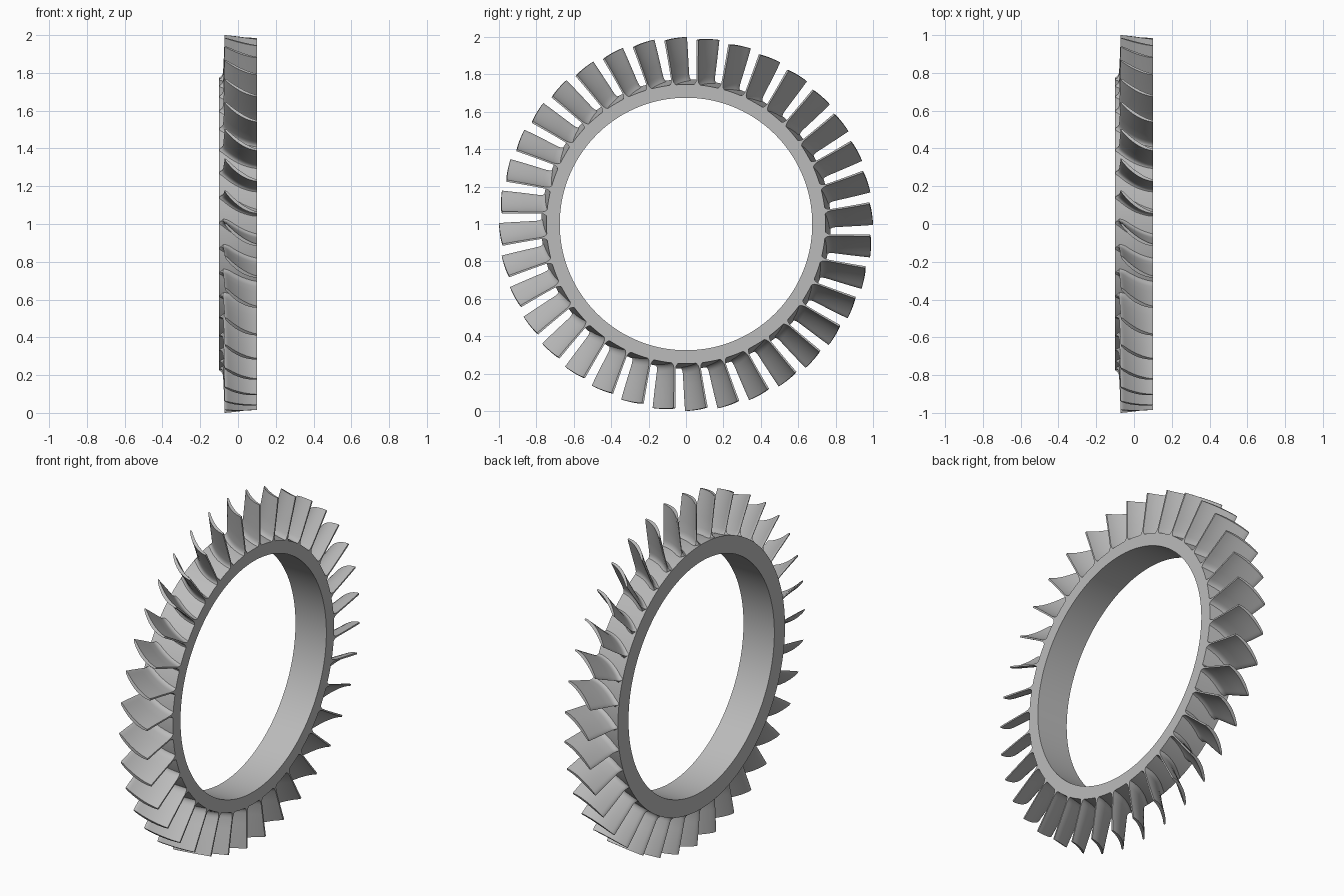
import bpy, bmesh
from math import sin, cos, pi, radians, sqrt

cube = bpy.data.objects.get("Cube")
if cube:
    bpy.data.objects.remove(cube, do_unlink=True)

BLADES = 36
CENTRE = (0, 0, 1)

metal = bpy.data.materials.new("grey metal")
metal.use_nodes = True
GREY = (0.5, 0.5, 0.5, 1)
metal.diffuse_color = GREY
metal.node_tree.nodes["Principled BSDF"].inputs["Base Color"].default_value = GREY


def hub_radius(x):
    return 0.76 - 0.14 * x


def tip_radius(x):
    return min(1.0, 1.0 - 0.085 * (x + 0.07))


def finish(name, bm, angle):
    """Turn a bmesh into a smooth-shaded object on the wheel centre."""
    bmesh.ops.recalc_face_normals(bm, faces=bm.faces)
    mesh = bpy.data.meshes.new(name)
    bm.to_mesh(mesh)
    bm.free()
    mesh.materials.append(metal)
    obj = bpy.data.objects.new(name, mesh)
    obj.location = CENTRE
    bpy.context.collection.objects.link(obj)
    bpy.ops.object.select_all(action="DESELECT")
    obj.select_set(True)
    bpy.context.view_layer.objects.active = obj
    bpy.ops.object.shade_smooth_by_angle(angle=radians(angle))
    return obj


def bridge(bm, a, b):
    n = len(a)
    for i in range(n):
        j = (i + 1) % n
        bm.faces.new((a[i], a[j], b[j], b[i]))


# Hub: a slightly conical ring turned about the x axis
def build_hub(segments=180):
    bm = bmesh.new()
    profile = [(-0.1, 0.675), (-0.1, hub_radius(-0.1)), (0.1, hub_radius(0.1)), (0.1, 0.675)]
    rings = []
    for k in range(segments):
        a = 2 * pi * k / segments
        rings.append([bm.verts.new((x, r * sin(a), r * cos(a))) for x, r in profile])
    for k in range(segments):
        bridge(bm, rings[k], rings[(k + 1) % segments])
    return finish("hub_ring", bm, 30)


# Blade section: cambered, rounded leading edge, flat trailing edge
def section(u, flare, steps=14):
    x0, chord = -0.08 + 0.01 * u, 0.18 - 0.01 * u
    upper, lower = [], []
    for i in range(steps + 1):
        t = (i / steps) ** 1.5
        x = x0 + chord * t
        s = 0.005 - 0.118 * (1.75 * t - 0.75 * t * t)
        slope = -0.118 * (1.75 - 1.5 * t) / chord
        length = sqrt(1 + slope * slope)
        half = min(1, sqrt(t / 0.06)) * (0.005 + 0.004 * sin(pi * t)) + flare
        nx, ns = -slope / length, 1 / length
        # the fillet also wraps round the leading edge
        lead = flare * 0.6 * max(0, 1 - t / 0.1)
        for side, sign in ((upper, 1), (lower, -1)):
            px = min(0.1, max(-0.098, x + sign * nx * half - lead))
            side.append((px, s + sign * ns * half))
    if flare == 0:
        lower = lower[1:]
    # square off the trailing edge at the hub face
    upper[-1], lower[-1] = (0.1, upper[-1][1]), (0.1, lower[-1][1])
    return upper, lower


def build_blade():
    bm = bmesh.new()
    levels = [(0, 0.026), (0.03, 0.014), (0.06, 0.007), (0.1, 0.003), (0.15, 0.0005),
              (0.4, 0.0001), (0.7, 0.0001), (1, 0.0001)]
    loops = []
    for u, flare in levels:
        upper, lower = section(u, flare)
        loop = []
        for x, s in upper + lower[::-1]:
            root = hub_radius(x) - 0.004
            r = root + (tip_radius(x) - root) * u
            a = s + 0.018 * (1 - u)
            loop.append(bm.verts.new((x, r * sin(a), r * cos(a))))
        loops.append(loop)
    for a, b in zip(loops, loops[1:]):
        bridge(bm, a, b)
    # tip cap as a strip of quads between the two sides
    for loop in (loops[0], loops[-1]):
        n = len(loop)
        for i in range(n // 2 - 1):
            bm.faces.new((loop[i], loop[i + 1], loop[n - 2 - i], loop[n - 1 - i]))
    return finish("blade", bm, 40)


build_hub()
blade = build_blade()

# Repeat the blade evenly round the hub
for k in range(1, BLADES):
    copy = blade.copy()
    copy.name = f"blade_{k + 1}"
    copy.rotation_euler.x = 2 * pi * k / BLADES
    bpy.context.collection.objects.link(copy)
